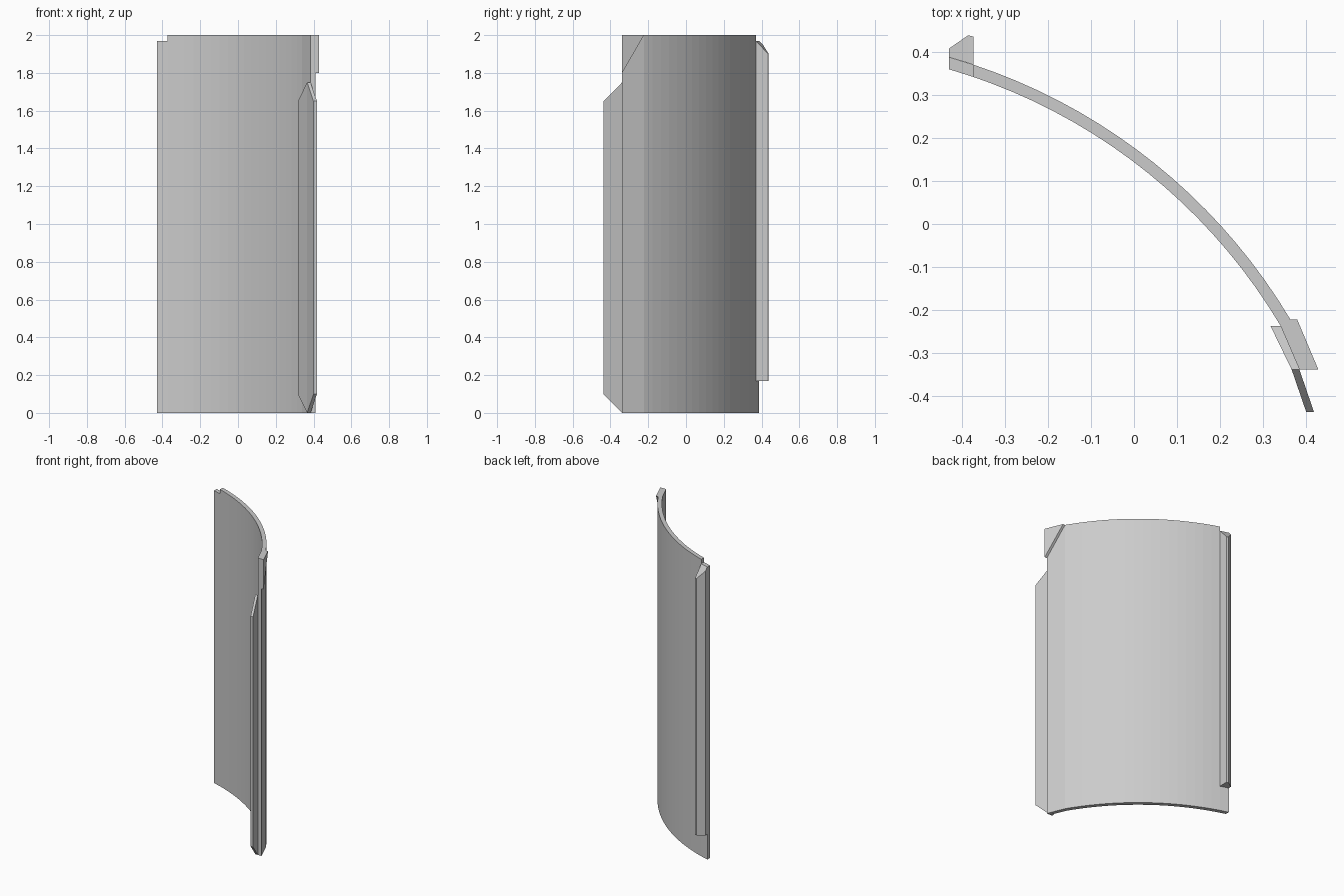
import bpy, bmesh, math

cube = bpy.data.objects.get("Cube")
if cube:
    bpy.data.objects.remove(cube)

grey = bpy.data.materials.new("plain_grey")
grey.use_nodes = True
grey.diffuse_color = (0.6, 0.6, 0.6, 1)
grey.node_tree.nodes["Principled BSDF"].inputs["Base Color"].default_value = (0.6, 0.6, 0.6, 1)


def loft(name, sections):
    """Join four-sided rings; each is (inner xy, outer xy, bottom, inner top, outer top)."""
    bm = bmesh.new()
    rings = []
    for inner, outer, bottom, top_in, top_out in sections:
        rings.append([bm.verts.new((*p, z)) for p, z in (
            (inner, bottom), (outer, bottom), (outer, top_out), (inner, top_in))])
    for a, b in zip(rings, rings[1:]):
        for i in range(4):
            j = (i + 1) % 4
            bm.faces.new((a[i], a[j], b[j], b[i]))
    bm.faces.new(rings[0])
    bm.faces.new(rings[-1])
    bmesh.ops.remove_doubles(bm, verts=bm.verts, dist=0.0001)
    bmesh.ops.dissolve_degenerate(bm, edges=bm.edges, dist=0.0001)
    bmesh.ops.recalc_face_normals(bm, faces=bm.faces)
    mesh = bpy.data.meshes.new(name)
    bm.to_mesh(mesh)
    bm.free()
    mesh.materials.append(grey)
    obj = bpy.data.objects.new(name, mesh)
    bpy.context.collection.objects.link(obj)
    return obj


# Arc of the curved wall
CX, CY = -0.80, -0.915
R_OUT, R_IN = 1.354, 1.327
LEFT, STEP = -0.43, -0.373
TOP, STEP_TOP = 2.0, 1.97
SEGMENTS = 18


def arc_at_x(r, x):
    return (x, CY + math.sqrt(r * r - (x - CX) ** 2))


def arc_at_angle(r, a):
    return (CX + r * math.cos(a), CY + r * math.sin(a))


# Curved wall, with a lowered step at one edge and a straight lip at the other
wall = []
for x, top in ((LEFT, STEP_TOP), (STEP, STEP_TOP), (STEP, TOP)):
    wall.append((arc_at_x(R_IN, x), arc_at_x(R_OUT, x), 0, top, top))
start = math.acos((STEP - CX) / R_OUT)
end = math.radians(30.8)
for i in range(1, SEGMENTS + 1):
    a = start + (end - start) * i / SEGMENTS
    wall.append((arc_at_angle(R_IN, a), arc_at_angle(R_OUT, a), 0, TOP, TOP))
wall.append(((0.384, -0.338), (0.411, -0.338), 0, TOP, TOP))
loft("curved_wall", wall)

# Rail on the outer face, top sloping away from the wall
loft("edge_rail", [
    (arc_at_x(R_OUT, x), (x, y), 0.17, STEP_TOP, top)
    for x, y, top in ((LEFT, 0.407, 1.95), (-0.385, 0.438, 1.90), (STEP, 0.435, 1.90))])

# Tongue on the inner face, with pointed ends
loft("joining_tongue", [
    ((x_in, y), (x_out, y), bottom, top, top)
    for x_in, x_out, y, bottom, top in (
        (0.317, 0.341, -0.237, 0.10, 1.65),
        (0.366, 0.384, -0.338, 0.0, 1.75),
        (0.400, 0.418, -0.437, 0.10, 1.65))])

# Triangular plate on the outer top corner
loft("corner_plate", [
    ((0.363, -0.222), (0.379, -0.222), TOP, TOP, TOP),
    ((0.411, -0.338), (0.428, -0.338), 1.8, TOP, TOP)])
